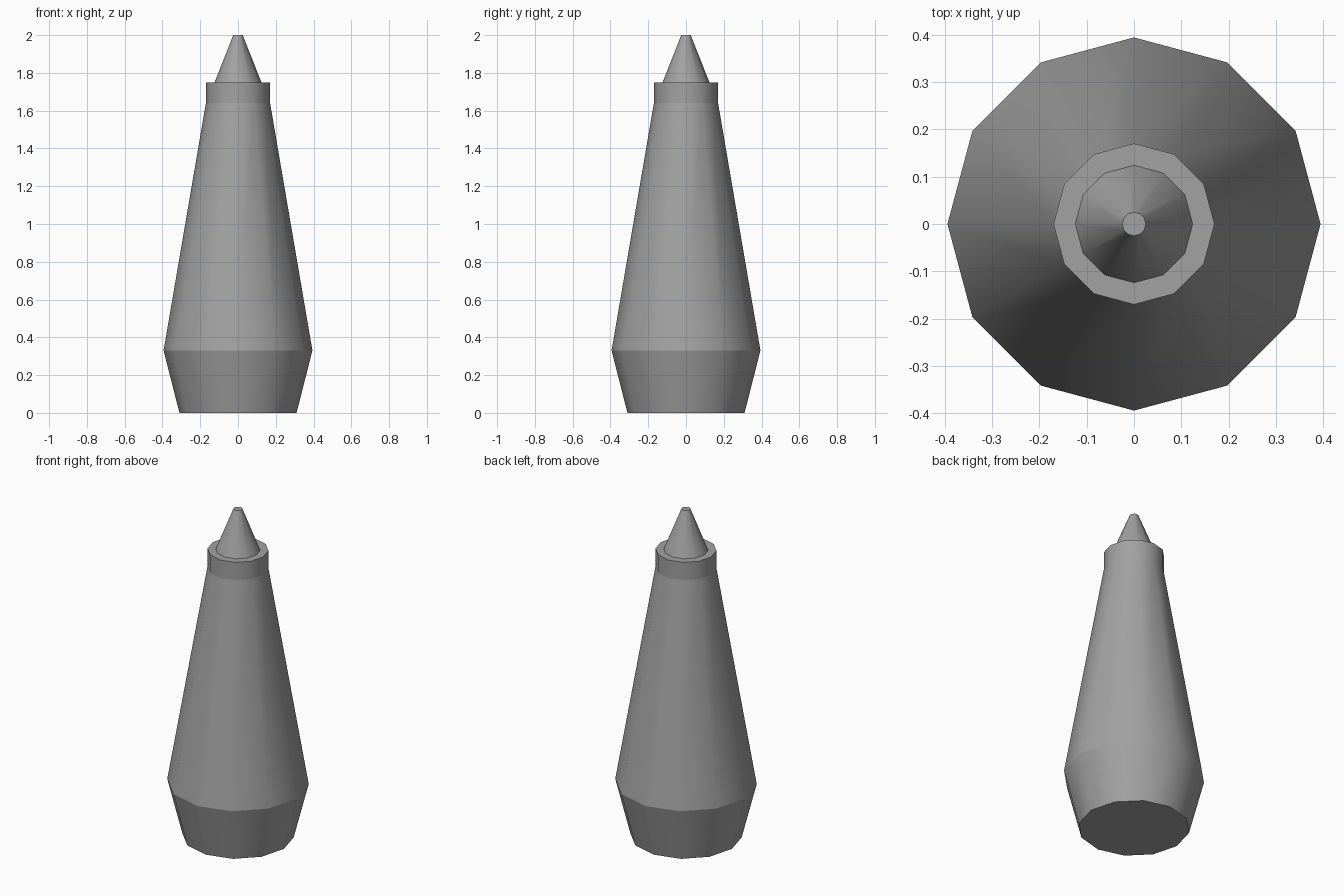
import bpy
import bmesh
from math import cos, sin, pi

SIDES = 12

if "Cube" in bpy.data.objects:
    bpy.data.objects.remove(bpy.data.objects["Cube"])

# Single grey finish
grey = bpy.data.materials.new("plain grey")
grey.use_nodes = True
colour = (0.36, 0.36, 0.36, 1)
grey.diffuse_color = colour
grey.node_tree.nodes["Principled BSDF"].inputs["Base Color"].default_value = colour


def lathe(name, profile):
    """Closed turned solid from (radius, height) pairs, bottom to top."""
    bm = bmesh.new()
    rings = [[bm.verts.new((r * cos(2 * pi * i / SIDES), r * sin(2 * pi * i / SIDES), z))
              for i in range(SIDES)] for r, z in profile]
    for low, high in zip(rings, rings[1:]):
        for i in range(SIDES):
            j = (i + 1) % SIDES
            bm.faces.new((low[i], low[j], high[j], high[i])).smooth = True
    bm.faces.new(rings[0][::-1])
    bm.faces.new(rings[-1])
    # Smooth around the axis, crisp at every ring
    for edge in bm.edges:
        a, b = edge.verts
        edge.smooth = abs(a.co.z - b.co.z) > 0.001
    mesh = bpy.data.meshes.new(name)
    bm.to_mesh(mesh)
    bm.free()
    mesh.materials.append(grey)
    obj = bpy.data.objects.new(name, mesh)
    bpy.context.collection.objects.link(obj)
    return obj


# Tapered body with flared foot and straight collar
lathe("body", [(0.31, 0), (0.394, 0.33), (0.17, 1.64), (0.17, 1.75)])

# Blunt pointed tip standing on the collar
lathe("tip", [(0.124, 1.75), (0.025, 2.0)])
